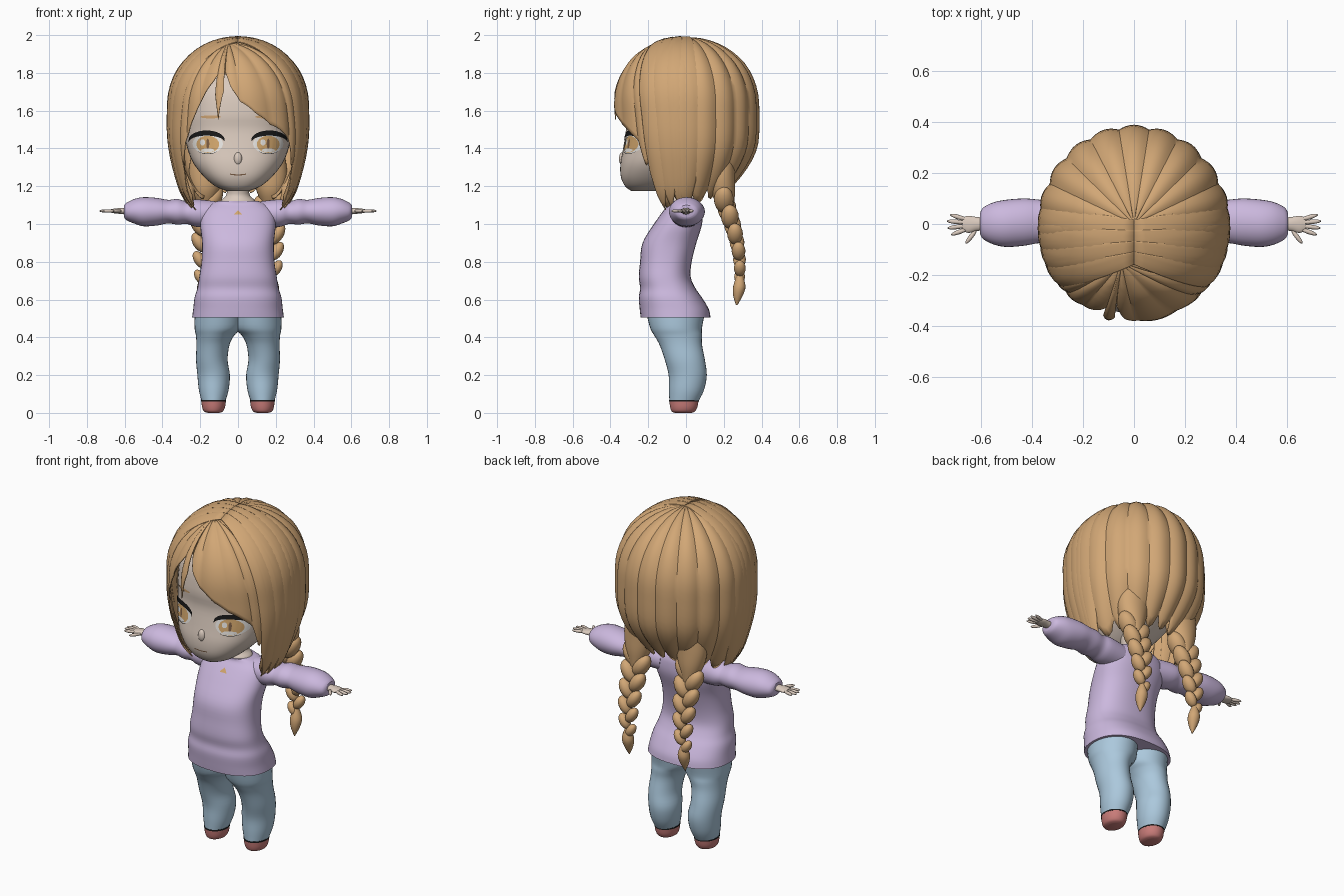
import bpy, bmesh, math
from mathutils import Vector, Matrix
from mathutils.bvhtree import BVHTree

if "Cube" in bpy.data.objects:
    bpy.data.objects.remove(bpy.data.objects["Cube"])


def material(name, *rgb):
    m = bpy.data.materials.new(name)
    m.use_nodes = True
    m.diffuse_color = (*rgb, 1)
    m.node_tree.nodes["Principled BSDF"].inputs["Base Color"].default_value = (*rgb, 1)
    return m


HAIR = material("honey hair", .64, .385, .18)
SKIN = material("pale skin", .7, .59, .51)
KNIT = material("lavender knit", .6, .48, .73)
DENIM = material("light denim", .41, .58, .72)
SHOE = material("rose shoe", .58, .2, .19)
INK = material("black ink", .01, .01, .01)
WHITE = material("eye white", .85, .83, .8)
AMBER = material("amber", .64, .38, .15)
BROWN = material("brown line", .2, .11, .06)
made = []


def finish(bm, name, mat, closed=True):
    if closed:
        bmesh.ops.recalc_face_normals(bm, faces=bm.faces)
    me = bpy.data.meshes.new(name)
    bm.to_mesh(me)
    bm.free()
    me.materials.append(mat)
    ob = bpy.data.objects.new(name, me)
    bpy.context.collection.objects.link(ob)
    made.append(ob)
    return ob


def grid_faces(bm, rows, wrap=False):
    for a, b in zip(rows, rows[1:]):
        n = len(a)
        for i in range(n if wrap else n - 1):
            j = (i + 1) % n
            bm.faces.new((a[i], a[j], b[j], b[i]))


def catmull(pts, steps=4):
    out = []
    for i in range(len(pts) - 1):
        quad = [pts[max(i - 1, 0)], pts[i], pts[i + 1], pts[min(i + 2, len(pts) - 1)]]
        for k in range(steps):
            t = k / steps
            out.append([b + .5 * t * (c - a + t * (2*a - 5*b + 4*c - d + t * (3*(b - c) + d - a)))
                        for a, b, c, d in zip(*quad)])
    return out + [list(pts[-1])]


def loft(name, mat, rings, axis="z", sx=1, e=2, seg=32):
    """Skin rings of (position, u_min, u_max, v_min, v_max) along an axis."""
    bm, rows = bmesh.new(), []
    for p, u0, u1, v0, v1 in catmull(rings):
        row = []
        for i in range(seg):
            a = math.tau * i / seg
            c, s = math.cos(a), math.sin(a)
            u = (u0 + u1) / 2 + (u1 - u0) / 2 * math.copysign(abs(c) ** (2 / e), c)
            v = (v0 + v1) / 2 + (v1 - v0) / 2 * math.copysign(abs(s) ** (2 / e), s)
            row.append(bm.verts.new((sx * u, v, p) if axis == "z" else (sx * p, u, v)))
        rows.append(row)
    grid_faces(bm, rows, True)
    bm.faces.new(rows[0])
    bm.faces.new(rows[-1])
    return finish(bm, name, mat)


def surface(ob):
    return BVHTree.FromPolygons([v.co for v in ob.data.vertices],
                                [p.vertices[:] for p in ob.data.polygons])


def decal(name, mat, tree, cx, half, low, high, lift):
    """Thin plate laid on the front of a surface between two height curves."""
    bm, rows = bmesh.new(), []
    for i in range(25):
        t = -math.cos(math.pi * (.02 + .96 * i / 24))
        x, row = cx + half * t, []
        for k in range(7):
            z = low(t) + (high(t) - low(t)) * k / 6
            hit = tree.ray_cast(Vector((x, -2, z)), Vector((0, 1, 0)))[0]
            row.append(bm.verts.new((x, (hit.y if hit else -.2) - lift, z)))
        rows.append(row)
    grid_faces(bm, rows)
    return finish(bm, name, mat, False)


def blob(bm, loc, scale, axis="Z", angle=0):
    m = Matrix.Translation(loc) @ Matrix.Rotation(angle, 4, axis) @ Matrix.Diagonal((*scale, 1))
    bmesh.ops.create_uvsphere(bm, u_segments=16, v_segments=10, radius=1, matrix=m)


# Head and neck
head = loft("head", SKIN, [
    (1.175, -.06, .06, -.29, -.1), (1.2, -.12, .12, -.322, -.05), (1.25, -.18, .18, -.345, .02),
    (1.32, -.235, .235, -.347, .1), (1.4, -.268, .268, -.333, .2), (1.5, -.285, .285, -.318, .25),
    (1.6, -.285, .285, -.322, .28), (1.75, -.26, .26, -.28, .26), (1.9, -.1, .1, -.1, .1)], e=2.5, seg=48)
loft("neck", SKIN, [(1.09, -.1, .1, -.09, .06), (1.125, -.09, .09, -.088, .06),
                    (1.16, -.06, .06, -.075, .05), (1.25, -.06, .06, -.1, .05)])
bm = bmesh.new()
blob(bm, (0, -.337, 1.345), (.022, .018, .035))
finish(bm, "nose", SKIN)

# Painted face
face = surface(head)
arc = lambda t: math.sqrt(max(0, 1 - t * t))


def oval(name, mat, cx, cz, w, h, lift):
    decal(name, mat, face, cx, w, lambda t: cz - h * arc(t), lambda t: cz + h * arc(t), lift)


for side, s in (("right", -1), ("left", 1)):
    x = s * .16
    oval(side + "_eye_white", WHITE, x, 1.425, .08, .052, .002)
    oval(side + "_iris", AMBER, x, 1.422, .06, .045, .004)
    oval(side + "_pupil", BROWN, x, 1.425, .008, .027, .006)
    oval(side + "_eye_glint", WHITE, x - .028, 1.432, .014, .016, .007)
    oval(side + "_iris_shine", WHITE, x, 1.39, .035, .01, .007)
    decal(side + "_lashes", INK, face, x + s * .006, .095,
          lambda t: 1.432 + .036 * arc(t), lambda t: 1.445 + .05 * arc(t), .008)
    decal(side + "_lower_lashes", INK, face, x, .05,
          lambda t: 1.387 - .016 * arc(t), lambda t: 1.387 - .013 * arc(t), .005)
    oval(side + "_eyebrow", HAIR, s * .145, 1.567, .055, .008, .004)
decal("mouth", BROWN, face, 0, .042, lambda t: 1.257 + .004 * t * t, lambda t: 1.263 + .004 * t * t, .004)

# Sweater
sweater = loft("sweater_body", KNIT, [
    (.505, -.243, .243, -.24, .13), (.55, -.237, .237, -.245, .12), (.61, -.23, .23, -.25, .085),
    (.66, -.215, .215, -.243, .05), (.72, -.205, .205, -.25, .025), (.8, -.193, .193, -.243, .03),
    (.9, -.19, .19, -.23, .055), (1, -.2, .2, -.17, .085), (1.07, -.19, .19, -.12, .085),
    (1.105, -.15, .15, -.092, .075), (1.122, -.105, .105, -.09, .065)], e=2.4, seg=48)
decal("pendant", AMBER, surface(sweater), 0, .022, lambda t: 1.05, lambda t: 1.052 + .022 * (1 - abs(t)), .006)

for side, s in (("right", -1), ("left", 1)):
    # Sleeve and hand
    loft(side + "_sleeve", KNIT, [
        (.12, -.075, .075, .98, 1.12), (.22, -.085, .085, .985, 1.13), (.27, -.075, .08, 1, 1.12),
        (.32, -.082, .09, .997, 1.132), (.37, -.075, .095, 1.003, 1.128), (.43, -.085, .1, .992, 1.138),
        (.5, -.09, .095, .988, 1.142), (.55, -.08, .085, 1.003, 1.132), (.59, -.06, .065, 1.02, 1.112),
        (.603, -.04, .045, 1.035, 1.1)], "x", s)
    loft(side + "_palm", SKIN, [(.59, -.025, .025, 1.05, 1.085), (.62, -.028, .028, 1.053, 1.085),
                                (.65, -.035, .032, 1.056, 1.082), (.672, -.025, .025, 1.06, 1.078)], "x", s)
    bm = bmesh.new()
    for deg, reach, size in ((17, .09, .037), (5, .095, .04), (-7, .093, .04), (-20, .088, .037), (-52, .063, .035)):
        a = math.radians(deg)
        blob(bm, (s * (.6 + reach * math.cos(a)), reach * math.sin(a), 1.069), (size, .009, .009), "Z", s * a)
    finish(bm, side + "_fingers", SKIN)

    # Trouser leg, ankle trim and shoe
    loft(side + "_trouser_leg", DENIM, [
        (.06, .068, .192, -.088, .065), (.12, .05, .207, -.09, .095), (.2, .043, .215, -.092, .11),
        (.28, .055, .222, -.112, .1), (.36, .045, .22, -.14, .085), (.41, .02, .223, -.168, .085),
        (.45, -.015, .23, -.19, .085), (.53, -.02, .23, -.21, .1)], sx=s)
    loft(side + "_ankle_trim", INK, [(.06, .064, .195, -.09, .068), (.068, .064, .195, -.09, .068)], sx=s)
    loft(side + "_shoe", SHOE, [(0, .1, .16, -.06, .03), (.008, .08, .18, -.076, .048),
                                (.03, .069, .19, -.084, .06), (.062, .064, .194, -.088, .066)], sx=s)

# Hair shell: a crown profile unrolled to a flat disc and folded back
R = .362
profile = [(R * math.sin(math.radians(a)), 1.625 + R * math.cos(math.radians(a))) for a in range(0, 91, 6)]
profile += catmull([(R, 1.56), (R, 1.5), (.356, 1.42), (.34, 1.33), (.305, 1.2), (.27, 1.13), (.22, 1.07)], 3)
lengths = [0]
for p, q in zip(profile, profile[1:]):
    lengths.append(lengths[-1] + math.dist(p, q))


def disc(deg, z):
    """Flat position of a point at an azimuth and height."""
    i = next((k for k in range(len(profile) - 2) if profile[k + 1][1] <= z), len(profile) - 2)
    f = (profile[i][1] - z) / (profile[i][1] - profile[i + 1][1])
    d = lengths[i] + f * (lengths[i + 1] - lengths[i])
    return Vector((d * math.cos(math.radians(deg)), d * math.sin(math.radians(deg))))


def fold(p, lift):
    d, a = min(p.length, lengths[-1] - .0001), math.atan2(p.y, p.x)
    i = next(k for k in range(len(lengths) - 1) if lengths[k + 1] >= d)
    f = (d - lengths[i]) / (lengths[i + 1] - lengths[i])
    r, z = (profile[i][k] + f * (profile[i + 1][k] - profile[i][k]) for k in (0, 1))
    r *= 1 - .4 * max(0, math.sin(a)) * (max(0, 1.45 - z) / .3) ** 2
    v = Vector((r * math.cos(a), r * 1.03 * math.sin(a), z))
    return v + (v - Vector((0, 0, 1.5))).normalized() * lift


def hair_fan(name, start, edge, lobes, lift, swell=.008, sx=1, cols=36):
    """Ribbed sheet of locks running from a start line to a tip line."""
    bm, rows = bmesh.new(), []
    cols = max(cols, lobes * 8)
    for i in range(cols + 1):
        u = i / cols
        k = min(int(u * (len(edge) - 1)), len(edge) - 2)
        tip = disc(*edge[k]).lerp(disc(*edge[k + 1]), u * (len(edge) - 1) - k)
        root, row = start[0].lerp(start[1], u), []
        for j in range(25):
            v = j / 24
            co = fold(root.lerp(tip, v), lift + swell * abs(math.sin(math.pi * lobes * u)) * min(1, 3 * v))
            row.append(bm.verts.new((sx * co.x, co.y, co.z)))
        rows.append(row)
    grid_faces(bm, rows)
    ob = finish(bm, name, HAIR, False)
    solid = ob.modifiers.new("thickness", "SOLIDIFY")
    solid.thickness, solid.offset = .006, 0


crown = Vector((0, 0))
lobes = 13
back_edge = []
for i in range(lobes * 4 + 1):
    deg = -31 + 242 * i / (lobes * 4)
    back_edge.append((deg, 1.1 + .08 * max(0, math.sin(math.radians(deg))) + (.05, .01, 0, .01)[i % 4]))
hair_fan("back_hair", (crown, crown), back_edge, lobes, -.001, .014)
hair_fan("scalp", (crown, crown), [(d, 1.8) for d in range(0, 361, 10)], 1, -.012, 0)

# Fringe, swept both ways from an off-centre parting
part = Vector((-.05, -.15))
hair_fan("left_fringe", (part, part), [(-102, 1.8), (-96, 1.715), (-88, 1.645), (-75, 1.58), (-62, 1.525),
                                       (-50, 1.485), (-42, 1.44), (-36, 1.31), (-30, 1.36)], 4, .004)
hair_fan("right_fringe", (part, part), [(-104, 1.82), (-112, 1.745), (-120, 1.67), (-128, 1.57), (-134, 1.49),
                                        (-139, 1.44), (-144, 1.31), (-150, 1.36)], 3, .004)
hair_fan("loose_lock", (part, part), [(-109, 1.68), (-106, 1.55), (-102, 1.7)], 1, .008)

for side, s in (("right", -1), ("left", 1)):
    # Layered side locks crossing the crown
    for k in range(4):
        y, deg = -.01 - .04 * k, 2 - 9 * k
        hair_fan(f"{side}_side_lock_{k + 1}", (Vector((0, y + .025)), Vector((0, y - .025))),
                 [(deg + 8, 1.25), (deg + 4, 1.15), (deg, 1.09), (deg - 4, 1.16), (deg - 8, 1.28)],
                 1, .004 + .002 * k, .008, s, 16)

    # Plaited braid with a gathered root and a loose tail
    loft(side + "_braid_root", HAIR, [(1.36, .06, .25, .12, .26), (1.26, .075, .26, .12, .26),
                                      (1.17, .1, .245, .13, .26), (1.08, .14, .205, .18, .25)], sx=s)
    bm = bmesh.new()
    for i in range(10):
        t = i / 9
        w, flip = 1 - .45 * t, (-1) ** i
        y = .2 + .085 * math.sin(t * 1.75)
        blob(bm, (s * (.172 + .01 * t) + flip * .036 * w, y, 1.13 - .41 * t),
             (.046 * w, .052 * w, .078 * w), "Y", flip * math.radians(32))
    finish(bm, side + "_braid", HAIR)
    loft(side + "_braid_tail", HAIR, [(.73, .172, .196, .27, .3), (.67, .15, .216, .25, .315),
                                      (.62, .158, .208, .25, .3), (.57, .18, .186, .265, .272)], sx=s, seg=16)

# Smooth shading with crisp creases
bpy.ops.object.select_all(action="DESELECT")
for ob in made:
    ob.select_set(True)
bpy.context.view_layer.objects.active = made[0]
bpy.ops.object.shade_smooth_by_angle(angle=math.radians(35))
